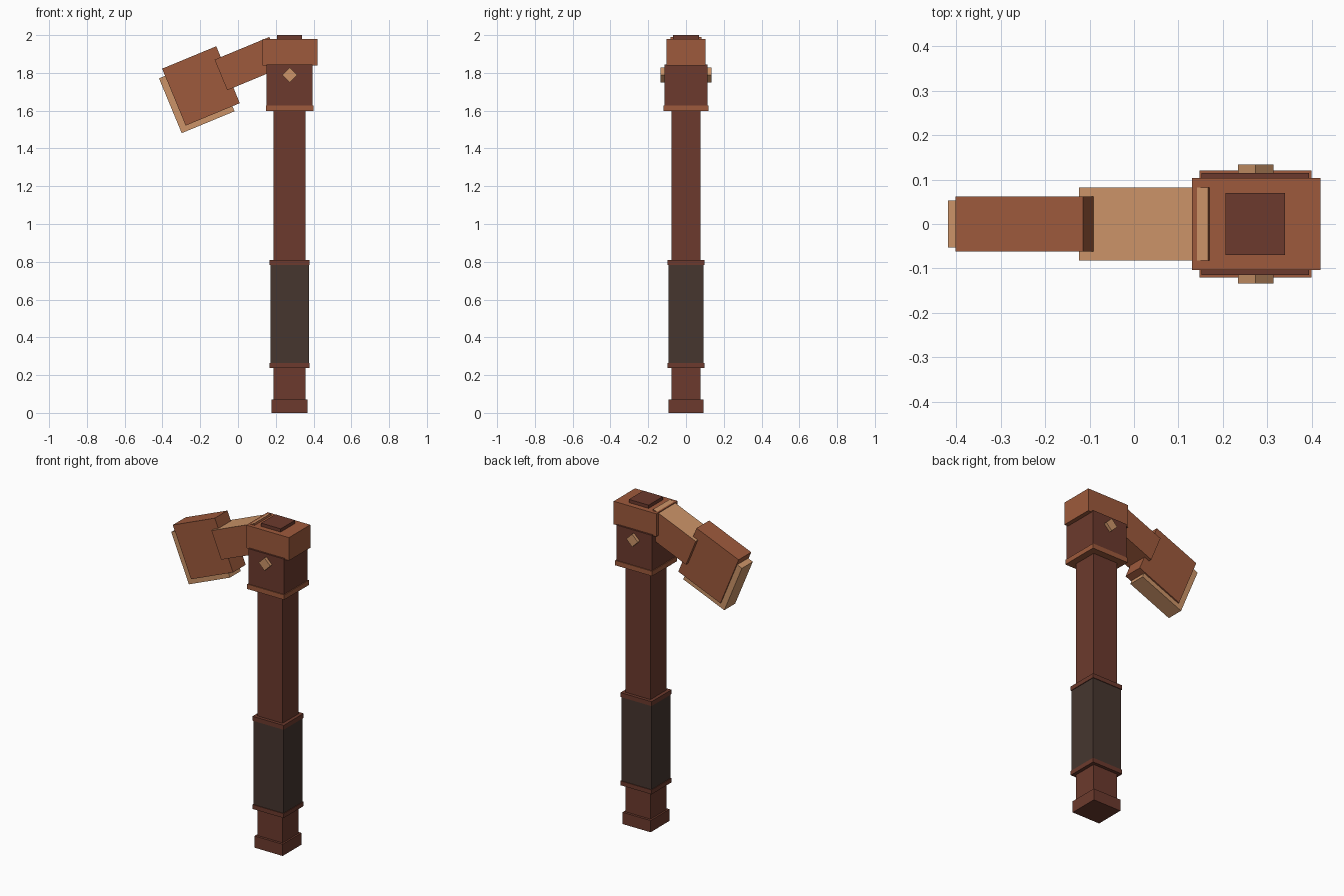
import bpy, bmesh, math
from mathutils import Matrix, Vector

if "Cube" in bpy.data.objects:
    bpy.data.objects.remove(bpy.data.objects["Cube"], do_unlink=True)


def material(name, r, g, b):
    # convert 8-bit display colour to linear
    lin = [((c / 255 + 0.055) / 1.055) ** 2.4 for c in (r, g, b)]
    m = bpy.data.materials.new(name)
    m.use_nodes = True
    m.diffuse_color = (*lin, 1)
    m.node_tree.nodes["Principled BSDF"].inputs["Base Color"].default_value = (*lin, 1)
    return m


DARK = material("dark wood", 108, 58, 45)
BROWN = material("red brown wood", 158, 90, 60)
TAN = material("tan wood", 204, 148, 104)
GRIP = material("grip leather", 70, 54, 47)


def box(name, mat, center, half, angle=0, top_mat=None):
    """Box from centre and half sizes, tilted in the xz plane."""
    bm = bmesh.new()
    bmesh.ops.create_cube(bm, size=2)
    bmesh.ops.scale(bm, vec=half, verts=bm.verts)
    bm.normal_update()
    if top_mat:
        for f in bm.faces:
            f.material_index = int(f.normal.z > 0.9)
    bm.transform(Matrix.Translation(center) @ Matrix.Rotation(-angle, 4, 'Y'))
    mesh = bpy.data.meshes.new(name)
    bm.to_mesh(mesh)
    bm.free()
    mesh.materials.append(mat)
    if top_mat:
        mesh.materials.append(top_mat)
    obj = bpy.data.objects.new(name, mesh)
    bpy.context.collection.objects.link(obj)
    return obj


AXIS = 0.273  # x of the upright handle


def stack(name, mat, hx, hy, z0, z1):
    return box(name, mat, (AXIS, 0, (z0 + z1) / 2), (hx, hy, (z1 - z0) / 2))


# Handle
stack("pommel", DARK, 0.096, 0.092, 0, 0.072)
stack("shaft", DARK, 0.085, 0.077, 0.06, 1.62)
stack("grip", GRIP, 0.102, 0.093, 0.255, 0.79)
stack("lower_grip_ring", DARK, 0.106, 0.097, 0.238, 0.265)
stack("upper_grip_ring", DARK, 0.106, 0.097, 0.782, 0.809)

# Socket and cap
stack("socket_collar", BROWN, 0.126, 0.12, 1.597, 1.627)
stack("socket", DARK, 0.121, 0.115, 1.61, 1.845)
box("cap", BROWN, (0.275, 0, 1.909), (0.145, 0.104, 0.071))
stack("cap_plate", DARK, 0.067, 0.07, 1.97, 2.0)

# Diamond studs on both sides of the socket
for name, s in (("front_stud", -1), ("back_stud", 1)):
    box(name, TAN, (AXIS + 0.001, s * 0.119, 1.788), (0.028, 0.015, 0.028), math.radians(45))

# Tilted arm and hanging head
TILT = math.radians(22.5)
along = Vector((math.cos(TILT), 0, math.sin(TILT)))
up = Vector((-math.sin(TILT), 0, math.cos(TILT)))

corner = Vector((-0.124, 0, 1.870))
box("arm", BROWN, corner + along * 0.157 - up * 0.0875, (0.157, 0.082, 0.0875), TILT, TAN)

head = Vector((-0.196, 0, 1.731))
box("head_block", BROWN, head, (0.155, 0.0615, 0.163), TILT)
box("head_core", TAN, head - along * 0.0385 - up * 0.035, (0.1515, 0.053, 0.157), TILT)
